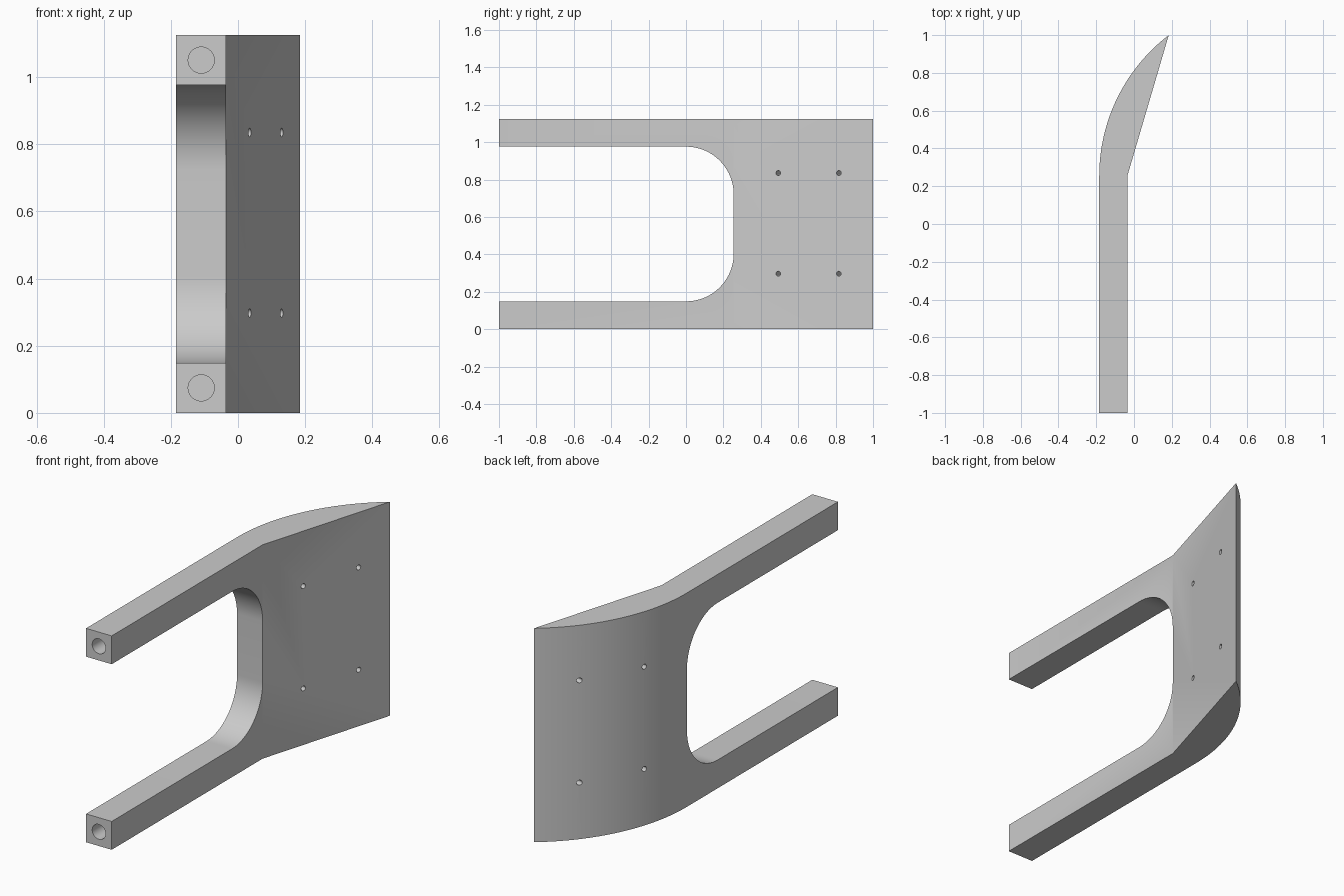
import bpy
import bmesh
from math import cos, sin, asin, pi, radians
from mathutils import Vector

if "Cube" in bpy.data.objects:
    bpy.data.objects.remove(bpy.data.objects["Cube"], do_unlink=True)

HEIGHT = 1.125
HALF_W = 0.184          # half of the overall width
ARM = 0.149             # square arm section
INNER_X = ARM - HALF_W  # inner face of the arms
BEND_Y = 0.255          # where the straight part meets the blade

grey = bpy.data.materials.new("plain_grey")
grey.use_nodes = True
colour = (0.6, 0.6, 0.6, 1)
grey.diffuse_color = colour
grey.node_tree.nodes["Principled BSDF"].inputs["Base Color"].default_value = colour


def prism(name, points, direction):
    """Extrude a closed outline of 3D points along a direction."""
    bm = bmesh.new()
    face = bm.faces.new([bm.verts.new(p) for p in points])
    top = bmesh.ops.extrude_face_region(bm, geom=[face])["geom"]
    verts = [v for v in top if isinstance(v, bmesh.types.BMVert)]
    bmesh.ops.translate(bm, verts=verts, vec=direction)
    bmesh.ops.recalc_face_normals(bm, faces=bm.faces)
    mesh = bpy.data.meshes.new(name)
    bm.to_mesh(mesh)
    bm.free()
    mesh.materials.append(grey)
    obj = bpy.data.objects.new(name, mesh)
    bpy.context.collection.objects.link(obj)
    return obj


def rod(name, start, direction, radius, sides):
    """Round cutter starting at a point and running along a direction."""
    axis = Vector(direction).normalized()
    up = Vector((0, 0, 1))
    side = axis.cross(up)
    ring = [Vector(start) + radius * (cos(a) * side + sin(a) * up)
            for a in (2 * pi * i / sides for i in range(sides))]
    return prism(name, ring, Vector(direction))


# Plan outline: straight arms, flat inner blade face, curved outer blade face
rise, run = 2 * HALF_W, 1 - BEND_Y
radius = (rise ** 2 + run ** 2) / (2 * rise)
sweep = asin(run / radius)
STEPS = 32
arc = [(-HALF_W + radius * (1 - cos(t)), BEND_Y + radius * sin(t), 0)
       for t in (sweep * i / STEPS for i in range(STEPS, -1, -1))]
outline = [(-HALF_W, -1, 0), (INNER_X, -1, 0), (INNER_X, BEND_Y, 0)] + arc
body = prism("forked_blade", outline, Vector((0, 0, HEIGHT)))

# Rounded slot between the two arms
corner = BEND_Y
slot = [(-1, -1.5, HEIGHT - ARM), (-1, -1.5, ARM)]
for z, first in ((ARM + corner, -90), (HEIGHT - ARM - corner, 0)):
    for i in range(25):
        a = radians(first + 90 * i / 24)
        slot.append((-1, corner * cos(a), z + corner * sin(a)))
cutters = [prism("slot_cutter", slot, Vector((2, 0, 0)))]

# Blind round sockets in the arm ends
for z in (ARM / 2, HEIGHT - ARM / 2):
    cutters.append(rod("socket_cutter", (INNER_X - ARM / 2, -1.05, z),
                       (0, 0.3, 0), 0.039, 32))

# Four small bolt holes square to the flat blade face
slope = (HALF_W - INNER_X) / run
normal = Vector((-1, slope, 0)).normalized()
for y in (0.493, 0.817):
    for z in (0.297, 0.835):
        point = Vector((INNER_X + slope * (y - BEND_Y), y, z))
        cutters.append(rod("bolt_hole_cutter", point - normal * 0.1,
                           normal * 0.5, 0.013, 20))

bpy.ops.object.select_all(action='DESELECT')
bpy.context.view_layer.objects.active = body
body.select_set(True)
for cutter in cutters:
    cutter.hide_render = True
    mod = body.modifiers.new("cut", 'BOOLEAN')
    mod.operation = 'DIFFERENCE'
    mod.solver = 'EXACT'
    mod.object = cutter
    bpy.ops.object.modifier_apply(modifier=mod.name)
    bpy.data.objects.remove(cutter, do_unlink=True)

bpy.ops.object.shade_smooth_by_angle(angle=radians(25))
